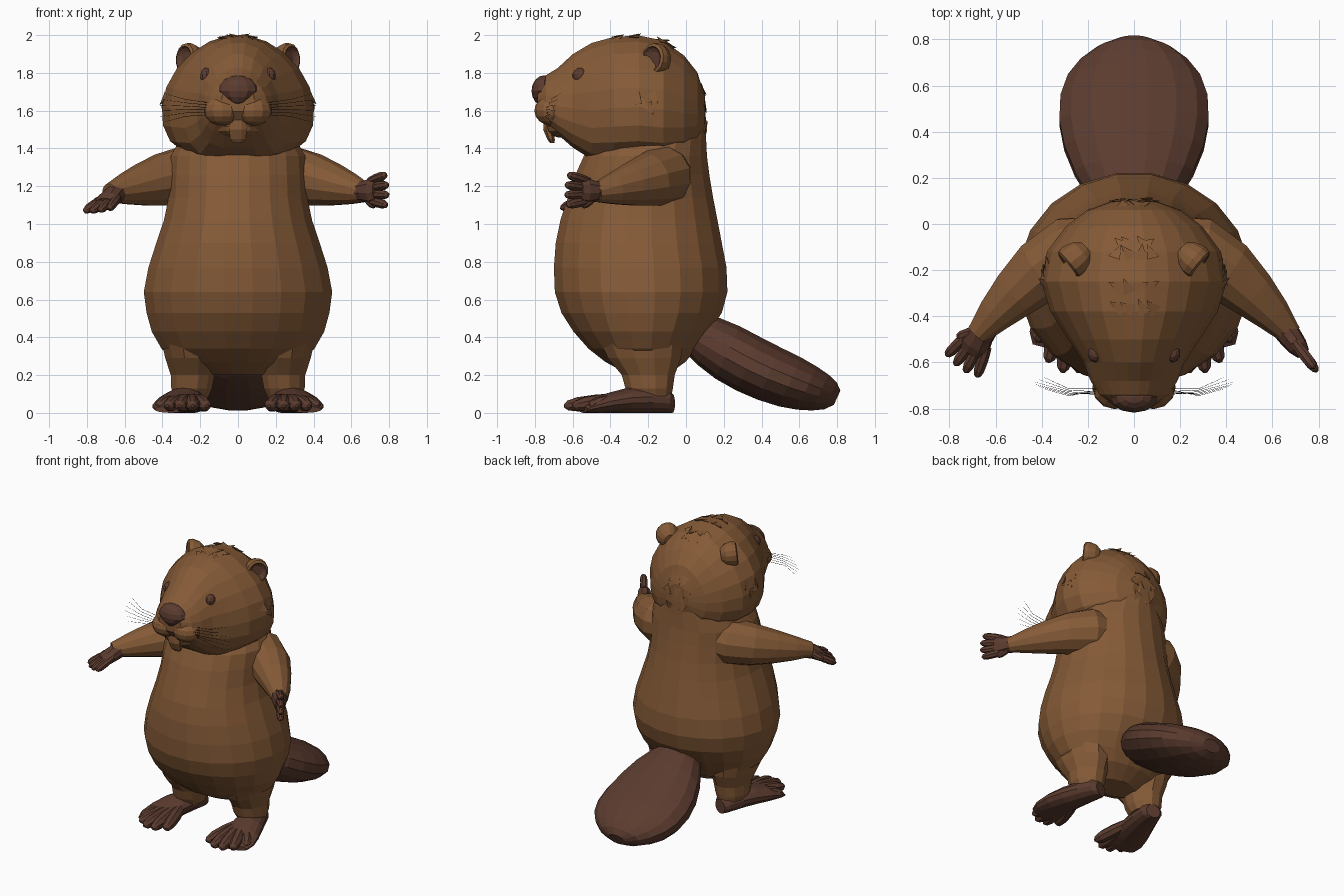
import bpy, bmesh, math, random
from mathutils import Vector as V, Matrix

random.seed(4)
cube = bpy.data.objects.get("Cube")
if cube:
    bpy.data.objects.remove(cube)


def material(name, rgb):
    m = bpy.data.materials.new(name)
    m.use_nodes = True
    m.diffuse_color = (*rgb, 1)
    m.node_tree.nodes["Principled BSDF"].inputs["Base Color"].default_value = (*rgb, 1)
    return m


FUR = material("brown fur", (0.235, 0.103, 0.038))
SKIN = material("dark brown skin", (0.105, 0.044, 0.028))
WHISKER = material("dark whisker", (0.02, 0.012, 0.01))


def finish(bm, name, *mats):
    bmesh.ops.recalc_face_normals(bm, faces=bm.faces[:])
    me = bpy.data.meshes.new(name)
    bm.to_mesh(me)
    bm.free()
    for m in mats:
        me.materials.append(m)
    ob = bpy.data.objects.new(name, me)
    bpy.context.collection.objects.link(ob)
    return ob


def loft(bm, rings, n=12, pear=0.0, jowl=1.0):
    """Skin elliptical rings (centre, u, v); pear narrows the top, jowl under 1 fills the bottom."""
    loops = []
    for c, u, v in rings:
        loop = []
        for i in range(n):
            a = math.tau * (i + 0.5) / n
            s, k = math.sin(a), math.cos(a)
            if s < 0:
                k = math.copysign(abs(k) ** jowl, k)
            loop.append(bm.verts.new(c + u * k * (1 - pear * s) + v * s))
        loops.append(loop)
    bands = []
    for a, b in zip(loops, loops[1:]):
        bands.append([bm.faces.new((a[i], a[(i + 1) % n], b[(i + 1) % n], b[i]))
                      for i in range(n)])
    bm.faces.new(loops[0][::-1])
    bands.append([bm.faces.new(loops[-1])])
    return bands


def tube(bm, points, radii, n=8):
    """Round tube along a path."""
    pts = [V(p) for p in points]
    rings = []
    for i, (p, r) in enumerate(zip(pts, radii)):
        d = (pts[min(i + 1, len(pts) - 1)] - pts[max(i - 1, 0)]).normalized()
        u = d.cross(Z).normalized()
        rings.append((p, u * r, u.cross(d) * r))
    loft(bm, rings, n)


def digit(bm, a, b, r):
    """Blunt tapered finger or toe from a to b."""
    a, b = V(a), V(b)
    tube(bm, [a, a.lerp(b, 0.4), a.lerp(b, 0.75), a.lerp(b, 0.93), b],
         [r * 0.8, r, r * 0.95, r * 0.65, r * 0.2], 8)


def ball(bm, centre, size, seg=12, rings=8):
    return bmesh.ops.create_uvsphere(bm, u_segments=seg, v_segments=rings, radius=1,
                                     matrix=Matrix.Translation(centre) @ Matrix.Diagonal((*size, 1)))["verts"]


X, Y, Z = V((1, 0, 0)), V((0, 1, 0)), V((0, 0, 1))

# Torso: rows of height, front y, back y, half width
bm = bmesh.new()
torso = [(0.2, -.3, -.1, .16), (.27, -.43, 0, .33), (.34, -.52, .06, .41), (.43, -.6, .13, .462),
         (.53, -.665, .195, .49), (.64, -.7, .225, .505), (.77, -.705, .22, .48), (.9, -.695, .195, .438),
         (1.02, -.67, .172, .397), (1.14, -.63, .148, .372), (1.26, -.59, .128, .366),
         (1.36, -.545, .115, .36), (1.45, -.47, .11, .31), (1.56, -.38, .108, .22), (1.68, -.3, .1, .16)]
loft(bm, [(V((0, (f + b) / 2, z)), X * w, Y * (b - f) / 2) for z, f, b, w in torso], 20)
finish(bm, "torso", FUR)

# Head: rows of y, centre height, half width, half height
bm = bmesh.new()
skull = [(-.785, 1.67, .085, .075), (-.74, 1.66, .15, .13), (-.68, 1.65, .185, .177), (-.6, 1.652, .215, .25),
         (-.5, 1.65, .28, .312), (-.38, 1.665, .355, .33), (-.25, 1.672, .395, .33), (-.12, 1.655, .37, .32),
         (-.01, 1.63, .29, .265), (.06, 1.61, .2, .195), (.1, 1.59, .09, .09)]
loft(bm, [(V((0, y, z)), X * w, Z * h) for y, z, w, h in skull], 20, 0.17, 0.6)
head = finish(bm, "head", FUR)

# Shaggy tufts on the crown, cheeks and nape
bm = bmesh.new()
spots = [V((x * .065, y, 2.05)) for y in (-.36, -.27, -.08, 0) for x in (-1.5, -.5, .5, 1.5)]
spots += [V((s * .5, -.2 + dy, 1.65 + dz)) for s in (-1, 1)
          for dy, dz in ((0, 0), (.06, .04), (-.05, .03), (.03, -.05))]
spots += [V((x * .07, .2, z)) for z in (1.5, 1.62, 1.74) for x in (-1, 0, 1)]
for spot in spots:
    hit, p, nrm, _ = head.closest_point_on_mesh(spot)
    lean = (Y * .4 - Z * .5 + V((random.uniform(-.8, .8), 0, 0)))
    lean = (lean - nrm * lean.dot(nrm)).normalized()
    side = nrm.cross(lean)
    base = [p - lean * .035 + side * .03, p - lean * .035 - side * .03, p + lean * .01 - nrm * .01]
    vs = [bm.verts.new(q) for q in base + [p + lean * .035 + nrm * .01]]
    for t in ((0, 1, 2), (0, 1, 3), (1, 2, 3), (2, 0, 3)):
        bm.faces.new([vs[i] for i in t])
finish(bm, "fur_tufts", FUR)

# Muzzle pads and chin
bm = bmesh.new()
for s in (-1, 1):
    ball(bm, (s * .083, -.708, 1.6), (.098, .095, .08))
ball(bm, (0, -.645, 1.515), (.13, .1, .06))
finish(bm, "muzzle", FUR)

# Front teeth: one tapered slab
bm = bmesh.new()
loft(bm, [(V((0, y, z)), X * w, Y * t) for z, y, w, t in
          ((1.57, -.725, .046, .03), (1.5, -.73, .05, .028), (1.45, -.715, .045, .022),
           (1.43, -.708, .03, .014))], 8)
finish(bm, "front_teeth", FUR)

# Nose: narrows toward the lip
bm = bmesh.new()
for v in ball(bm, (0, -.75, 1.705), (.106, .068, .082)):
    if v.co.z < 1.7:
        v.co.x *= 1 - (1.7 - v.co.z) * 7
finish(bm, "nose", SKIN)

for s, label in ((-1, "right"), (1, "left")):
    # Eye
    bm = bmesh.new()
    ball(bm, (s * .168, -.56, 1.785), (.034, .042, .042), 10, 7)
    finish(bm, label + "_eye", SKIN)

    # Thick cupped ear with dark inside
    bm = bmesh.new()
    n = V((s * .76, -.63, .1)).normalized()
    u = n.cross(Z).normalized()
    w = u.cross(n)
    c = V((s * .268, -.165, 1.875))
    bands = loft(bm, [(c + n * d, u * r, w * r * 1.08) for d, r in
                      ((-.085, .04), (-.055, .066), (-.01, .079), (.018, .074), (.026, .06),
                       (.014, .052), (.004, .035))], 14)
    for f in bands[-1] + bands[-2] + bands[-3]:
        f.material_index = 1
    finish(bm, label + "_ear", FUR, SKIN)

    # Whiskers
    bm = bmesh.new()
    for i in range(6):
        k = i - 2.5
        tube(bm, [(s * .14, -.745 + abs(k) * .012, 1.61 + k * .012),
                  (s * .28, -.73 + k * .006, 1.615 + k * .018),
                  (s * (.44 - abs(k) * .02), -.69 + k * .01, 1.615 + k * .03)],
             [.0016, .0013, .0006], 3)
    finish(bm, label + "_whiskers", WHISKER)

    # Arm
    bm = bmesh.new()
    tube(bm, [(s * .08, -.09, 1.27), (s * .28, -.125, 1.255), (s * .4, -.2, 1.232), (s * .51, -.3, 1.207),
              (s * .6, -.39, 1.185), (s * .68, -.48, 1.165)],
         [.13, .16, .142, .113, .083, .05], 12)
    finish(bm, label + "_arm", FUR)

    # Hand: one is spread upright, the other lies palm down
    bm = bmesh.new()
    if s > 0:
        wrist = V((.655, -.46, 1.172))
        d, spread = V((.62, -.8, .04)).normalized(), Z
    else:
        wrist = V((-.645, -.455, 1.165))
        d, spread = V((-.47, -.74, -.42)).normalized(), V((.72, -.6, .05))
    spread = (spread - d * spread.dot(d)).normalized()
    rings = [(wrist + d * t, spread * a, d.cross(spread) * b) for t, a, b in
             ((-.02, .055, .055), (.04, .058, .052), (.09, .07, .045), (.13, .06, .03))]
    loft(bm, rings, 9)
    for k in (-1.5, -.5, .5, 1.5):
        digit(bm, wrist + d * .07 + spread * k * .034,
              wrist + d * (.235 - abs(k) * .014) + spread * k * .054, .026)
    digit(bm, wrist + d * .03 - spread * .03, wrist + d * .11 - spread * .085, .023)
    finish(bm, label + "_hand", SKIN)

    # Leg
    bm = bmesh.new()
    loft(bm, [(V((s * x, y, z)), X * rx, Y * ry) for z, x, y, rx, ry in
              ((.08, .245, -.185, .09, .11), (.13, .245, -.195, .112, .13), (.2, .24, -.2, .12, .145),
               (.29, .245, -.22, .145, .2), (.42, .26, -.24, .16, .24))], 12)
    finish(bm, label + "_leg", FUR)

    # Webbed foot with five toes
    bm = bmesh.new()
    heel, aim = V((s * .235, -.1, 0)), V((s * .26, -.966, 0))
    side = V((.966, s * .26, 0))
    loft(bm, [(heel + aim * t + Z * h, side * a, Z * h) for t, a, h in
              ((-.03, .05, .05), (.0, .075, .064), (.1, .092, .07), (.22, .11, .066), (.33, .122, .052),
               (.41, .118, .034), (.46, .09, .018))], 14)
    for x, y in ((.165, -.6), (.24, -.645), (.31, -.645), (.375, -.6), (.425, -.51)):
        root = V((s * .25, -.25, .08)).lerp(V((s * x, y, .05)), .25)
        digit(bm, root, (s * x, y, .036), .043)
    finish(bm, label + "_foot", SKIN)

# Paddle tail: rows of y, centre height, half width, half thickness
bm = bmesh.new()
tilt = V((0, .42, .9)).normalized()
paddle = [(.03, .425, .14, .105), (.12, .378, .2, .14), (.22, .32, .262, .156), (.33, .26, .308, .158),
          (.44, .208, .33, .154), (.55, .164, .325, .145), (.64, .131, .292, .128), (.71, .108, .235, .107),
          (.765, .09, .16, .08), (.8, .08, .07, .042)]
loft(bm, [(V((0, y, z)), X * w, tilt * h) for y, z, w, h in paddle], 16)
finish(bm, "tail", SKIN)
